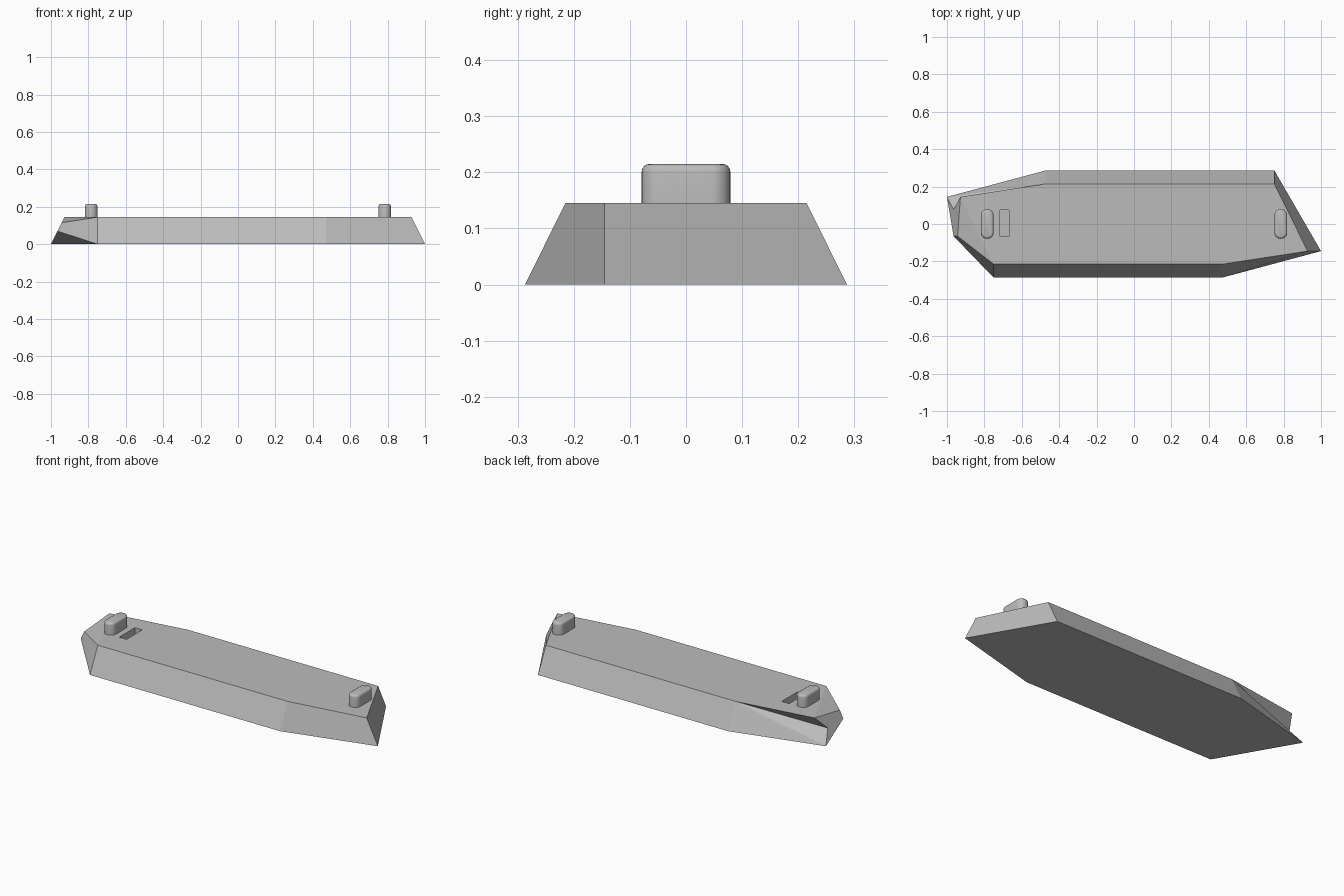
import bpy, bmesh

cube = bpy.data.objects.get("Cube")
if cube:
    bpy.data.objects.remove(cube, do_unlink=True)

H = 0.145          # height of the deck
GREY = (0.5, 0.5, 0.5, 1)

grey = bpy.data.materials.new("plain_grey")
grey.use_nodes = True
grey.diffuse_color = GREY
grey.node_tree.nodes["Principled BSDF"].inputs["Base Color"].default_value = GREY


def add_object(name, bm):
    bmesh.ops.recalc_face_normals(bm, faces=bm.faces)
    mesh = bpy.data.meshes.new(name)
    bm.to_mesh(mesh)
    bm.free()
    mesh.materials.append(grey)
    obj = bpy.data.objects.new(name, mesh)
    bpy.context.collection.objects.link(obj)
    return obj


def box(name, centre, size):
    bm = bmesh.new()
    bmesh.ops.create_cube(bm, size=1)
    bmesh.ops.scale(bm, vec=size, verts=bm.verts)
    bmesh.ops.translate(bm, vec=centre, verts=bm.verts)
    return add_object(name, bm)


def smooth(obj, angle):
    bpy.ops.object.select_all(action='DESELECT')
    obj.select_set(True)
    bpy.context.view_layer.objects.active = obj
    bpy.ops.object.shade_smooth_by_angle(angle=angle)


# Tapered six-sided body: base outline, deck outline, then the chipped end plate
bm = bmesh.new()
base = [bm.verts.new((x, y, 0)) for x, y in
        ((-1, .145), (-.75, -.287), (.47, -.287), (1, -.145), (.75, .287), (-.47, .287))]
deck = [bm.verts.new((x, y, H)) for x, y in
        ((-.928, .145), (-.75, -.215), (.47, -.215), (.928, -.145), (.75, .215), (-.47, .215))]
low_back, low_front, high_front, high_back = [bm.verts.new(p) for p in
        ((-.965, .077, .07), (-.965, -.065, .07), (-.943, -.065, .115), (-.943, .077, .115))]

bm.faces.new(base)
bm.faces.new(deck)
for i in range(1, 5):
    bm.faces.new((base[i], base[i + 1], deck[i + 1], deck[i]))
# Facets around the chipped end
for face in ((low_back, low_front, high_front, high_back),
             (base[0], low_back, low_front), (base[0], low_front, base[1]),
             (base[1], low_front, high_front), (base[1], high_front, deck[1]),
             (deck[1], high_front, deck[0]), (high_front, high_back, deck[0]),
             (deck[0], high_back, low_back), (deck[0], low_back, deck[5]),
             (deck[5], low_back, base[0]), (deck[5], base[0], base[5])):
    bm.faces.new(face)
body = add_object("body", bm)

# Shallow slot in the deck
cutter = box("slot_cutter", (-.692, .004, H), (.048, .144, .08))
cutter.hide_render = True
cut = body.modifiers.new("slot", 'BOOLEAN')
cut.object = cutter
cut.solver = 'EXACT'
bpy.context.view_layer.objects.active = body
bpy.ops.object.modifier_apply(modifier="slot")
bpy.data.objects.remove(cutter, do_unlink=True)

# Rounded pegs at both ends
for name, x in (("right_peg", -.785), ("left_peg", .785)):
    peg = box(name, (x, 0, .175), (.068, .158, .08))
    bm = bmesh.new()
    bm.from_mesh(peg.data)
    upright = [e for e in bm.edges
               if abs(e.verts[0].co.z - e.verts[1].co.z) > .01]
    bmesh.ops.bevel(bm, geom=upright, offset=.0335, segments=8,
                    profile=.5, affect='EDGES')
    rim = [e for e in bm.edges if all(v.co.z > .2 for v in e.verts)]
    bmesh.ops.bevel(bm, geom=rim, offset=.014, segments=4,
                    profile=.5, affect='EDGES')
    bm.to_mesh(peg.data)
    bm.free()
    smooth(peg, .7)
